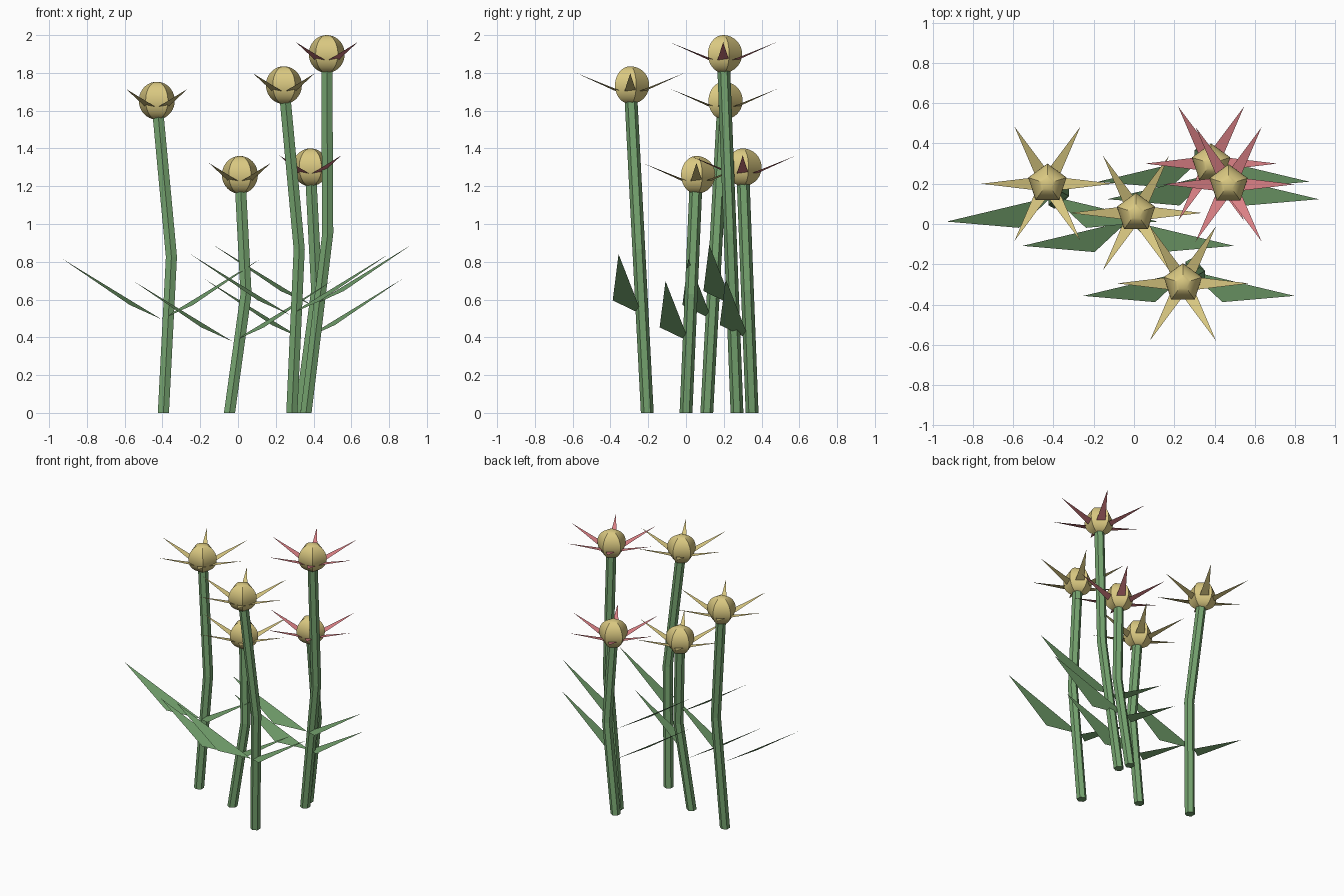
import bpy, bmesh
from math import cos, sin, pi, radians
from mathutils import Vector

cube = bpy.data.objects.get("Cube")
if cube:
    bpy.data.objects.remove(cube, do_unlink=True)


def material(name, rgb):
    m = bpy.data.materials.new(name)
    m.use_nodes = True
    m.diffuse_color = (*rgb, 1)
    m.node_tree.nodes["Principled BSDF"].inputs["Base Color"].default_value = (*rgb, 1)
    return m


GREEN = material("leaf_green", (0.18, 0.37, 0.16))
YELLOW = material("pale_yellow", (0.70, 0.58, 0.22))
PINK = material("rose_pink", (0.72, 0.22, 0.24))


def make_object(name, bm, mat):
    mesh = bpy.data.meshes.new(name)
    bm.to_mesh(mesh)
    bm.free()
    mesh.materials.append(mat)
    obj = bpy.data.objects.new(name, mesh)
    bpy.context.collection.objects.link(obj)
    return obj


def add_face(bm, points):
    bm.faces.new([bm.verts.new(p) for p in points])


# Six-sided stem through a bend at mid height
def stem(name, path, radius=0.034, sides=6):
    bm = bmesh.new()
    rings = []
    for p in path:
        angles = [2 * pi * i / sides + pi / 2 for i in range(sides)]
        rings.append([bm.verts.new(p + radius * Vector((cos(a), sin(a), 0))) for a in angles])
    for low, high in zip(rings, rings[1:]):
        for i in range(sides):
            j = (i + 1) % sides
            bm.faces.new((low[i], low[j], high[j], high[i]))
    bm.faces.new(rings[0][::-1])
    bm.faces.new(rings[-1])
    make_object(name, bm, GREEN)


# Flat triangular leaves, one to each side
def leaves(name, origin):
    for side, sign in (("left", 1), ("right", -1)):
        bm = bmesh.new()
        corners = [origin,
                   origin + Vector((sign * 0.167, -0.156, 0.075)),
                   origin + Vector((sign * 0.525, -0.125, 0.32))]
        add_face(bm, corners if sign > 0 else corners[::-1])
        make_object(f"{name}_{side}", bm, GREEN)


# Five-sided ball with fine rings
def head(name, centre):
    bm = bmesh.new()
    bmesh.ops.create_uvsphere(bm, u_segments=5, v_segments=20, radius=0.1)
    obj = make_object(name, bm, YELLOW)
    obj.location = centre
    bpy.ops.object.select_all(action="DESELECT")
    obj.select_set(True)
    bpy.context.view_layer.objects.active = obj
    bpy.ops.object.shade_smooth_by_angle(angle=radians(30))


# Six thin pointed petals rising outward
def petals(name, centre, mat):
    bm = bmesh.new()
    for i in range(6):
        a = i * pi / 3
        out, across = Vector((cos(a), sin(a), 0)), Vector((-sin(a), cos(a), 0))
        root = centre + out * 0.06 + Vector((0, 0, -0.036))
        tip = centre + out * 0.328 + Vector((0, 0, 0.063))
        add_face(bm, (root - across * 0.032, tip, root + across * 0.032))
    make_object(name, bm, mat)


# Stem foot, head centre and petal colour of each flower
flowers = [
    ((-0.395, 0.11, 0), (-0.43, 0.20, 1.653), YELLOW),
    ((-0.045, 0.0, 0), (0.01, 0.055, 1.26), YELLOW),
    ((0.285, -0.205, 0), (0.243, -0.295, 1.735), YELLOW),
    ((0.36, 0.27, 0), (0.47, 0.197, 1.90), PINK),
    ((0.33, 0.35, 0), (0.383, 0.30, 1.30), PINK),
]
for n, (foot, top, colour) in enumerate(flowers, 1):
    foot, top = Vector(foot), Vector(top)
    bend = foot.lerp(top, 0.5) + Vector((0.06, 0, 0))
    stem(f"stem_{n}", [foot, bend, top])
    leaves(f"leaf_{n}", foot.lerp(top, 0.3))
    head(f"flower_head_{n}", top)
    petals(f"petals_{n}", top, colour)
